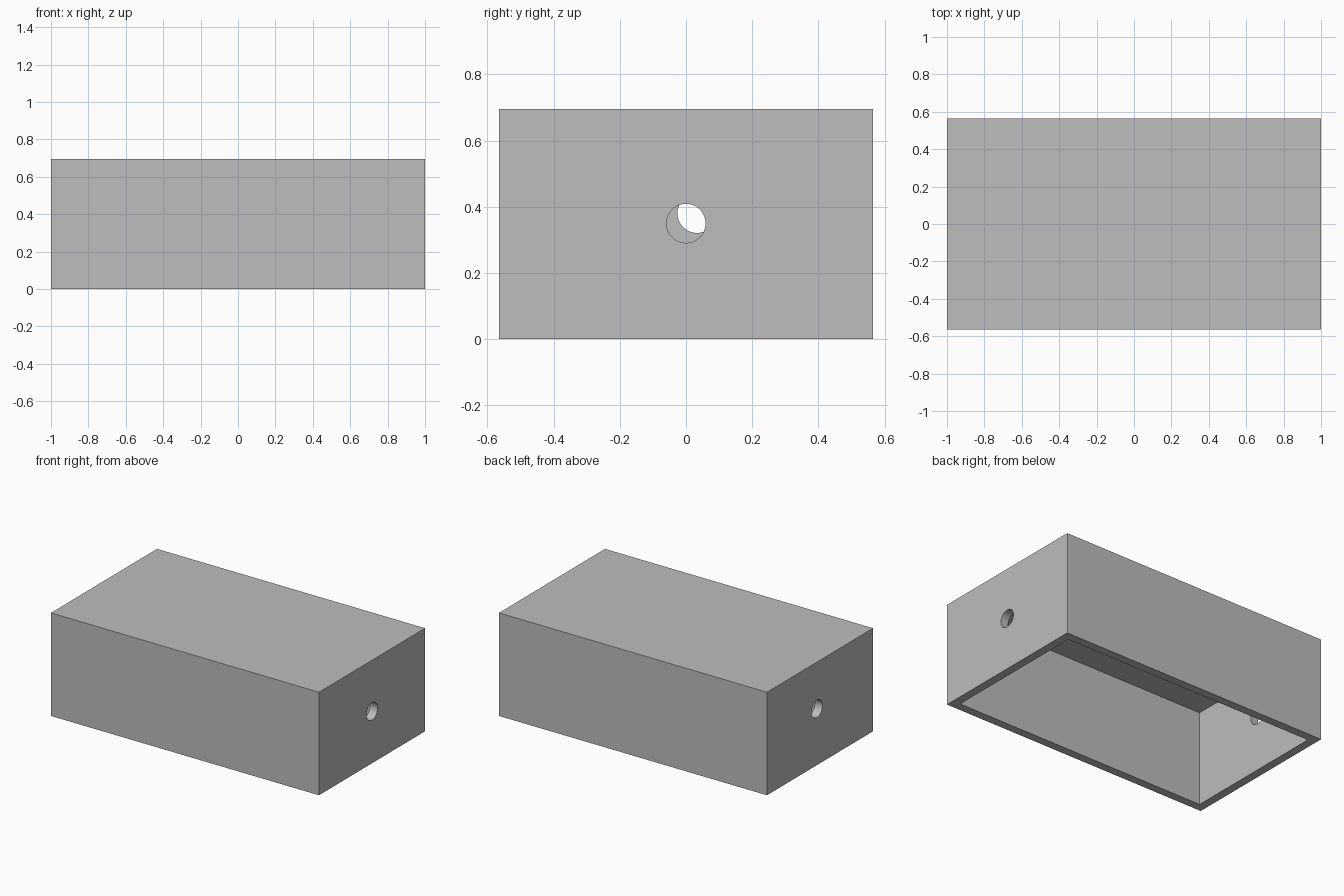
import bpy
import math

# Remove the default object
cube = bpy.data.objects.get("Cube")
if cube:
    bpy.data.objects.remove(cube, do_unlink=True)

LENGTH, WIDTH, HEIGHT = 2.0, 1.13, 0.695
WALL = 0.057
HOLE_RADIUS = 0.059

grey = bpy.data.materials.new("plain grey")
grey.use_nodes = True
grey.diffuse_color = (0.51, 0.51, 0.51, 1)
grey.node_tree.nodes["Principled BSDF"].inputs["Base Color"].default_value = grey.diffuse_color


def make_box(name, size, bottom):
    bpy.ops.mesh.primitive_cube_add(size=1, location=(0, 0, bottom + size[2] / 2))
    box = bpy.context.object
    box.name = name
    box.scale = size
    bpy.ops.object.transform_apply(location=True, rotation=False, scale=True)
    box.data.materials.append(grey)
    return box


def make_hole(name, x, y, z):
    bpy.ops.mesh.primitive_cylinder_add(vertices=48, radius=HOLE_RADIUS, depth=WALL * 4,
                                        location=(x, y, z), rotation=(0, math.pi / 2, 0))
    hole = bpy.context.object
    hole.name = name
    hole.data.materials.append(grey)
    return hole


# Enclosure shell, open underneath, with one round hole in each end
shell = make_box("enclosure_shell", (LENGTH, WIDTH, HEIGHT), 0)
cutters = [
    make_box("cavity_cutter", (LENGTH - 2 * WALL, WIDTH - 2 * WALL, HEIGHT), -WALL),
    make_hole("left_hole_cutter", LENGTH / 2, 0, 0.35),
    make_hole("right_hole_cutter", -LENGTH / 2, 0.033, 0.38),
]

# Cut the cavity and holes, then discard the cutters
bpy.ops.object.select_all(action="DESELECT")
shell.select_set(True)
bpy.context.view_layer.objects.active = shell
for cutter in cutters:
    cutter.hide_render = True
    cut = shell.modifiers.new(cutter.name, "BOOLEAN")
    cut.operation = "DIFFERENCE"
    cut.solver = "EXACT"
    cut.object = cutter
    bpy.ops.object.modifier_apply(modifier=cut.name)
    bpy.data.objects.remove(cutter, do_unlink=True)

bpy.ops.object.shade_smooth_by_angle(angle=math.radians(30))
